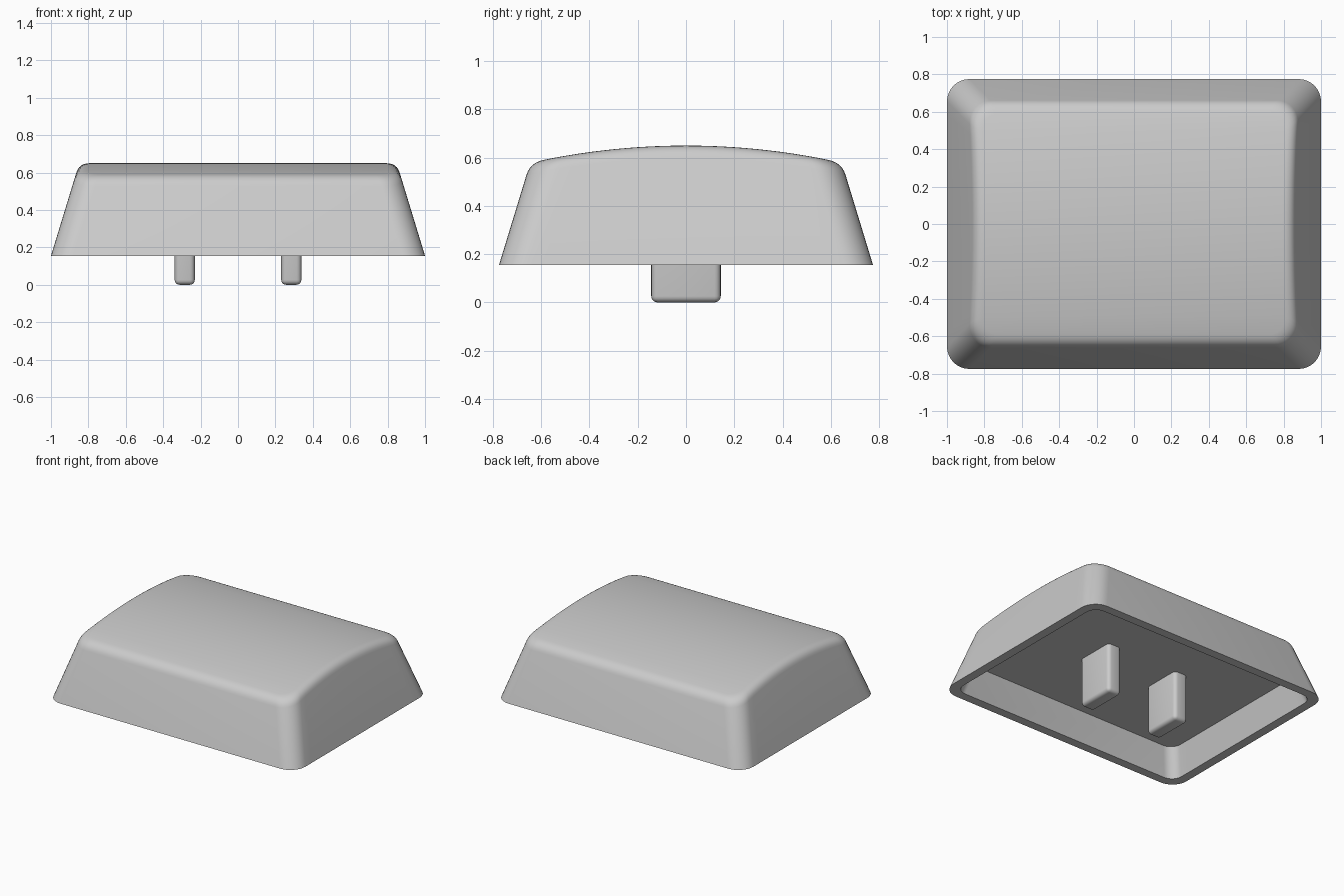
import bpy, bmesh, math
from mathutils import Vector

cube = bpy.data.objects.get("Cube")
if cube:
    bpy.data.objects.remove(cube, do_unlink=True)

BASE, CROWN, ARC, SLOPE = 0.155, 0.65, 2.96, 0.305
HALF_X, HALF_Y, CORNER = 1.0, 0.775, 0.12
SIDE_STEPS, CORNER_STEPS = 20, 8

grey = bpy.data.materials.new("light grey plastic")
grey.use_nodes = True
grey.diffuse_color = (0.6, 0.6, 0.6, 1)
grey.node_tree.nodes["Principled BSDF"].inputs["Base Color"].default_value = (0.6, 0.6, 0.6, 1)


def crown(y):
    """Height of the arched top at depth y."""
    return CROWN - ARC + math.sqrt(ARC * ARC - y * y)


def half_outline():
    """Right half of a rounded rectangle: (corner sign, offset sign, arc direction)."""
    pts = []
    for i in range(CORNER_STEPS + 1):
        a = -math.pi / 2 * (1 - i / CORNER_STEPS)
        pts.append((-1, math.cos(a), math.sin(a)))
    for i in range(1, SIDE_STEPS):
        pts.append((-1 + 2 * i / SIDE_STEPS, 1, 0))
    return pts + [(1, c, -s) for _, c, s in reversed(pts[:CORNER_STEPS + 1])]


OUTLINE = half_outline()


def outline_point(p, inset, radius):
    side, c, s = p
    return (HALF_X - inset - radius + radius * c,
            side * (HALF_Y - inset - radius) + radius * s)


def wall_point(p, z):
    x, y = outline_point(p, SLOPE * (z - BASE), CORNER)
    return Vector((x, y, z))


def edge_points(p):
    """Wall start, sharp edge and top end of the rounded top edge."""
    z = CROWN
    for _ in range(12):
        z = crown(wall_point(p, z).y)
    low, edge = wall_point(p, z - 0.05), wall_point(p, z)
    x, y = outline_point(p, SLOPE * (z - BASE) + 0.055, CORNER - 0.03)
    return low, edge, Vector((x, y, crown(y)))


def ring(bm, points):
    """Closed loop made of the right half and its mirror image."""
    right = [bm.verts.new(v) for v in points]
    left = [bm.verts.new((-v.x, v.y, v.z)) for v in points]
    return right + left[::-1]


def bridge(bm, a, b):
    n = len(a)
    for i in range(n):
        j = (i + 1) % n
        bm.faces.new((a[i], a[j], b[j], b[i]))


def finish(bm, name, angle=30):
    bmesh.ops.recalc_face_normals(bm, faces=bm.faces)
    mesh = bpy.data.meshes.new(name)
    bm.to_mesh(mesh)
    bm.free()
    obj = bpy.data.objects.new(name, mesh)
    bpy.context.collection.objects.link(obj)
    mesh.materials.append(grey)
    bpy.ops.object.select_all(action="DESELECT")
    obj.select_set(True)
    bpy.context.view_layer.objects.active = obj
    bpy.ops.object.shade_smooth_by_angle(angle=math.radians(angle))
    return obj


# Cap: hollow underside, rim, sloping walls, rounded edge, arched top
CEILING, RIM = 0.355, 0.065
bm = bmesh.new()
rings = []
for z in (CEILING, BASE):
    inset = RIM + 0.27 * (z - BASE)
    rings.append(ring(bm, [Vector((*outline_point(p, inset, 0.08), z)) for p in OUTLINE]))
bm.faces.new(rings[0])
rings.append(ring(bm, [wall_point(p, BASE) for p in OUTLINE]))
edges = [edge_points(p) for p in OUTLINE]
for k in range(7):
    t = k / 6
    rings.append(ring(bm, [a * (1 - t) ** 2 + b * 2 * t * (1 - t) + c * t * t
                           for a, b, c in edges]))
for a, b in zip(rings, rings[1:]):
    bridge(bm, a, b)
top = rings[-1]
for i in range(len(OUTLINE) - 1):
    bm.faces.new((top[i], top[i + 1], top[-2 - i], top[-1 - i]))
finish(bm, "key_cap")

# Two mounting prongs, rounded on the sides and lower end
for side, x in (("left", 0.285), ("right", -0.285)):
    bm = bmesh.new()
    bmesh.ops.create_cube(bm, size=1)
    height = CEILING + 0.02
    for v in bm.verts:
        v.co = Vector((x + v.co.x * 0.108, v.co.y * 0.288, (v.co.z + 0.5) * height))
    rounded = [e for e in bm.edges if min(v.co.z for v in e.verts) < 0.01]
    bmesh.ops.bevel(bm, geom=rounded, offset=0.026, segments=4, profile=0.5, affect="EDGES")
    finish(bm, side + "_prong", 40)
